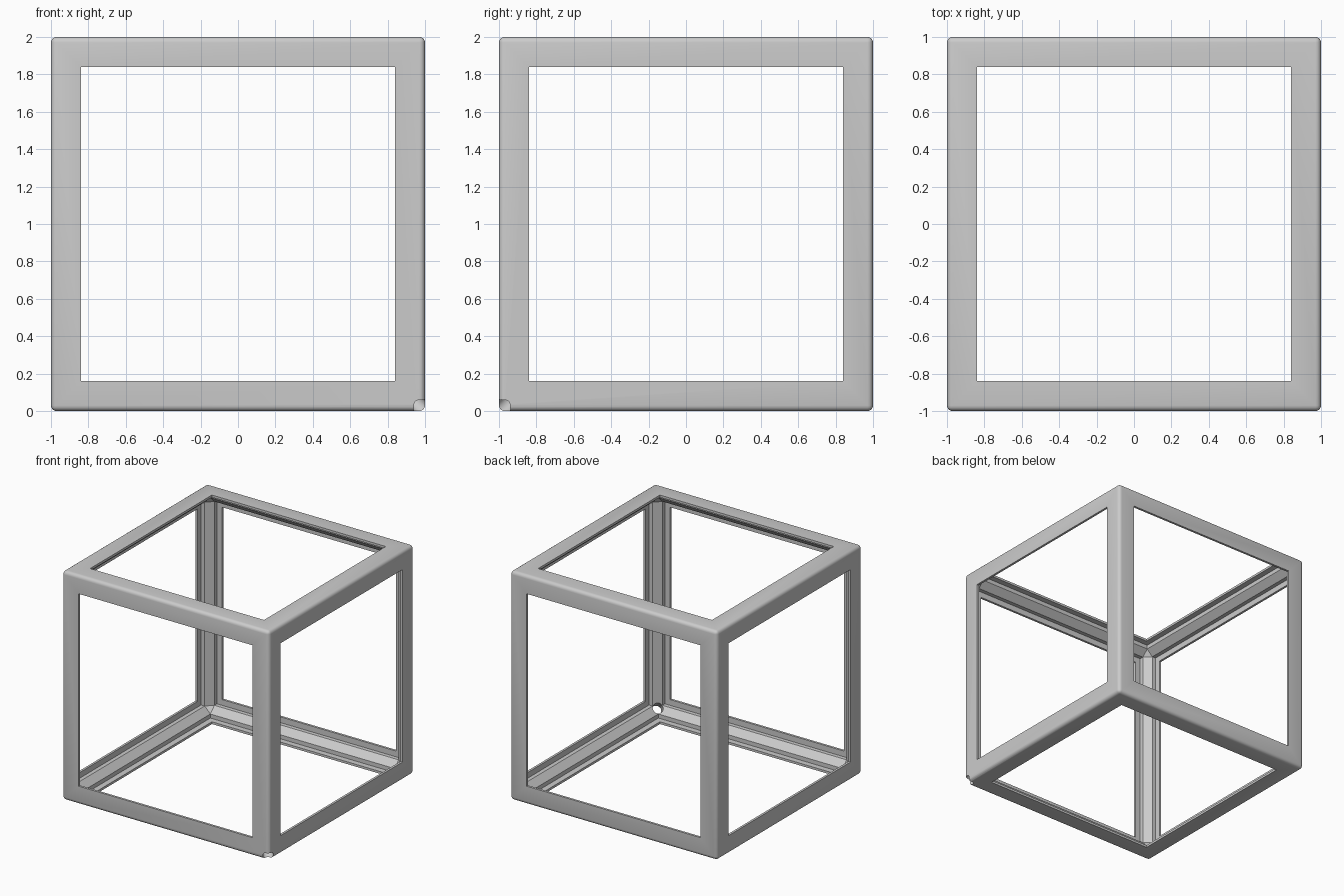
import bpy
from mathutils import Vector

if "Cube" in bpy.data.objects:
    bpy.data.objects.remove(bpy.data.objects["Cube"], do_unlink=True)

CENTRE = Vector((0, 0, 1))
FLANGE = 0.16    # width of each rail flange
LIP = 0.02       # thin panel lip
SHOULDER = 0.11  # where the lip meets the thick core
CORE = 0.055     # thickness of the core
ROUND = 0.03     # outer edge rounding

# Single painted metal colour
metal = bpy.data.materials.new("grey_metal")
metal.use_nodes = True
grey = (0.6, 0.6, 0.6, 1)
metal.diffuse_color = grey
metal.node_tree.nodes["Principled BSDF"].inputs["Base Color"].default_value = grey


def box(name, half):
    """Box around the frame centre with the given half sizes."""
    bpy.ops.mesh.primitive_cube_add(size=2, location=CENTRE)
    ob = bpy.context.object
    ob.name = name
    ob.scale = half
    bpy.ops.object.transform_apply(location=False, rotation=False, scale=True)
    return ob


def apply(ob, kind, **settings):
    mod = ob.modifiers.new(kind.lower(), kind)
    for key, value in settings.items():
        setattr(mod, key, value)
    bpy.context.view_layer.objects.active = ob
    bpy.ops.object.modifier_apply(modifier=mod.name)


def cut(ob, cutter):
    cutter.hide_render = True
    apply(ob, "BOOLEAN", operation="DIFFERENCE", solver="EXACT", object=cutter)
    bpy.data.objects.remove(cutter, do_unlink=True)


# Outer block with rounded edges
frame = box("cube_frame", (1, 1, 1))
frame.data.materials.append(metal)
apply(frame, "BEVEL", width=ROUND, segments=4, limit_method="NONE")

# Hollow with chamfered edges, leaving the thick rail cores
hollow = box("hollow_cutter", [1 - CORE] * 3)
apply(hollow, "BEVEL", width=SHOULDER - CORE, segments=1, limit_method="NONE")
cut(frame, hollow)

# Recess behind each lip, then the window through each pair of sides
for axis in range(3):
    for inset, depth in ((SHOULDER, 1 - LIP), (FLANGE, 1.2)):
        half = [1 - inset] * 3
        half[axis] = depth
        cut(frame, box("window_cutter", half))

# Drilled hole through the lower front corner, along the body diagonal
diagonal = Vector((1, -1, -1))
bpy.ops.mesh.primitive_cylinder_add(
    vertices=32, radius=0.042, depth=0.8, location=CENTRE + diagonal,
    rotation=diagonal.to_track_quat("Z", "Y").to_euler())
cut(frame, bpy.context.object)

# Smooth the rounding, keep the creases
bpy.ops.object.select_all(action="DESELECT")
frame.select_set(True)
bpy.context.view_layer.objects.active = frame
bpy.ops.object.shade_smooth_by_angle(angle=0.5)
